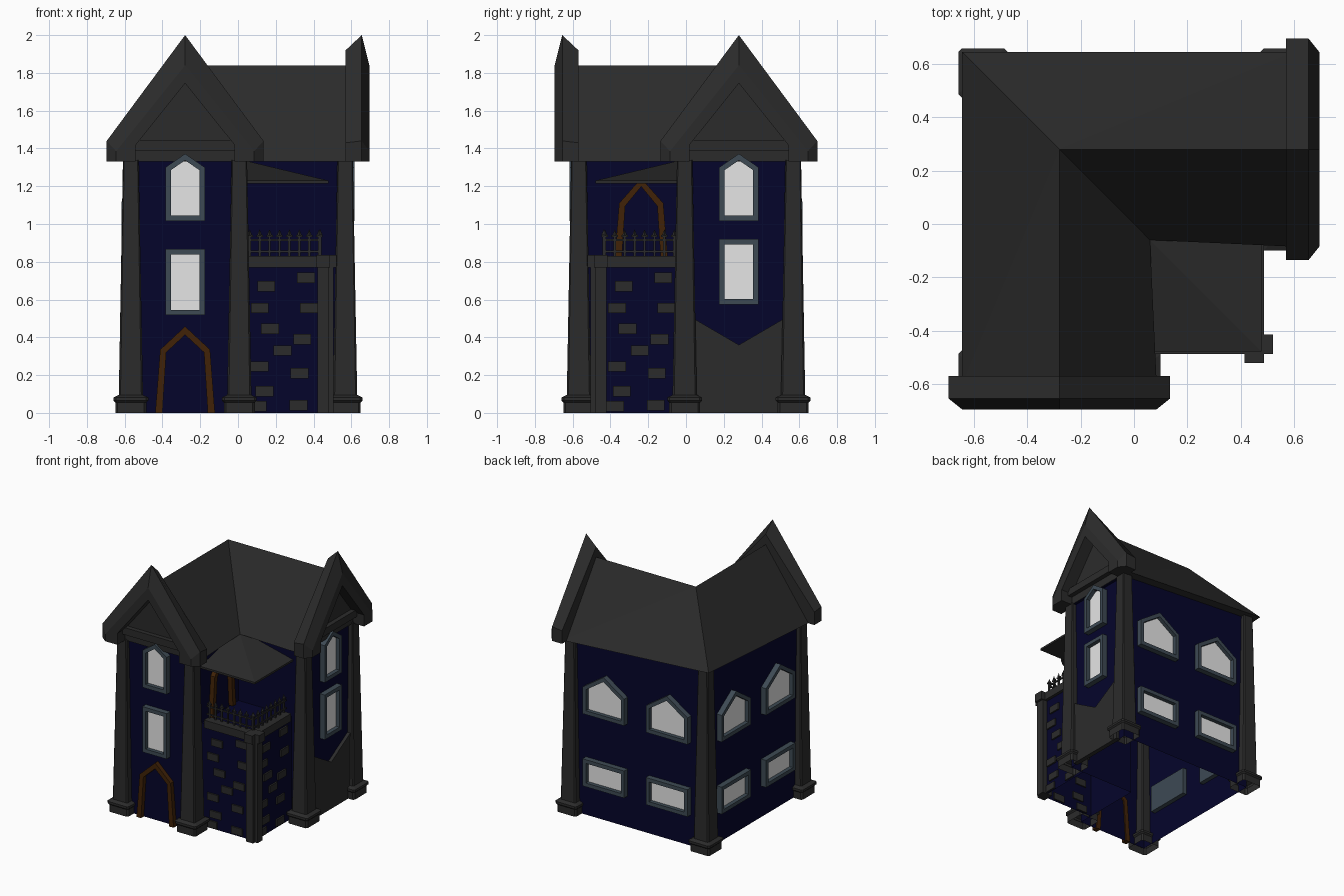
import bpy, bmesh, math
from mathutils import Vector, Matrix

cube = bpy.data.objects.get("Cube")
if cube:
    bpy.data.objects.remove(cube, do_unlink=True)


def material(name, r, g, b):
    m = bpy.data.materials.new(name)
    m.use_nodes = True
    m.diffuse_color = (r, g, b, 1)
    m.node_tree.nodes["Principled BSDF"].inputs["Base Color"].default_value = (r, g, b, 1)
    return m


STONE = material("dark stone", .024, .024, .024)
WALL = material("midnight blue wall", .0015, .0015, .024)
FRAME = material("slate frame", .047, .068, .088)
GLASS = material("pale glass", .79, .79, .79)
WOOD = material("brown wood", .052, .016, .002)

OUT = .575    # outer wall plane
INN = .015    # courtyard wall plane
AXIS = .28    # distance of the gable centre lines from the middle
EAVE = 1.33
CORNER = 1.41  # eave height at the rear hip corner


# Wall frames: u along the wall, d outwards, z up
def front(u, d, z): return Vector((u, -OUT - d, z))
def right_end(u, d, z): return Vector((OUT + d, u, z))
def back(u, d, z): return Vector((u, OUT + d, z))
def left_side(u, d, z): return Vector((-OUT - d, u, z))
def courtyard(u, d, z): return Vector((INN + d, u, z))


def finish(name, bm, mats):
    bmesh.ops.recalc_face_normals(bm, faces=bm.faces[:])
    me = bpy.data.meshes.new(name)
    bm.to_mesh(me)
    bm.free()
    for m in mats:
        me.materials.append(m)
    ob = bpy.data.objects.new(name, me)
    bpy.context.collection.objects.link(ob)
    return ob


def loft(name, loops, mats, ring=False, caps=(0, -1)):
    """Skin loops; ring=True wraps a cross-section around open loops."""
    bm = bmesh.new()
    rows = [[bm.verts.new(p) for p in loop] for loop in loops]
    n = len(rows[0])
    for a, b in zip(rows, rows[1:] + (rows[:1] if ring else [])):
        for i in range(n - 1 if ring else n):
            j = (i + 1) % n
            bm.faces.new((a[i], a[j], b[j], b[i]))
    for c in caps:
        cap = bm.faces.new([r[c] for r in rows] if ring else rows[c])
        cap.material_index = len(mats) - 1 if c else 0
    return finish(name, bm, mats)


def slab(name, wall, outline, d0, d1, mat):
    return loft(name, [[wall(u, d, z) for u, z in outline] for d in (d0, d1)], [mat])


def box(bm, lo, hi):
    lo, hi = Vector(lo), Vector(hi)
    size = Matrix.Diagonal((*(hi - lo), 1))
    bmesh.ops.create_cube(bm, size=1, matrix=Matrix.Translation((lo + hi) / 2) @ size)


def boxes(name, items, mat):
    bm = bmesh.new()
    for lo, hi in items:
        box(bm, lo, hi)
    return finish(name, bm, [mat])


def mirrored(items):
    """Each box plus its reflection across the house diagonal."""
    return items + [((-h[1], -h[0], l[2]), (-l[1], -l[0], h[2])) for l, h in items]


def arch(u, foot, z0, half, shoulder, peak):
    return [(u - foot, z0), (u - half, shoulder), (u, peak), (u + half, shoulder), (u + foot, z0)]


# L-shaped walls, open underneath, rising to the hip corner
plan = [(-OUT, -OUT), (INN, -OUT), (INN, -INN), (OUT, -INN), (OUT, OUT), (-OUT, OUT)]
loft("walls", [[(x, y, 0) for x, y in plan],
               [(x, y, CORNER if y - x > 1 else EAVE) for x, y in plan]], [WALL], caps=())

# Main roof with hip, valley and soffit
bm = bmesh.new()
END, EDGE, VAL, RIDGE = .6, .645, .06, 1.84
spots = {"a": (-EDGE, -END, EAVE), "b": (-EDGE, EDGE, CORNER), "c": (END, EDGE, EAVE),
         "d": (END, -.085, EAVE), "e": (VAL, -VAL, EAVE), "f": (.085, -END, EAVE),
         "r": (-AXIS, -END, RIDGE), "s": (-AXIS, AXIS, RIDGE), "t": (END, AXIS, RIDGE)}
v = {k: bm.verts.new(p) for k, p in spots.items()}
for face in ("abs", "asr", "bcs", "cts", "dest", "efrs", "abef", "bcde", "afr", "cdt"):
    bm.faces.new([v[k] for k in face])
finish("main_roof", bm, [STONE])

# Gable ends: bargeboard, wall triangle and tie beam
for tag, wall, u in (("front", front, -AXIS), ("right", right_end, AXIS)):
    section = [(.08, .415, 1.44, 2.0), (-.005, .415, 1.43, 1.92), (-.005, .262, 1.418, 1.745),
               (.12, .262, 1.418, 1.745), (.12, .365, 1.385, 1.84)]
    loft(tag + "_bargeboard",
         [[wall(a, d, z) for a, z in arch(u, h, EAVE, h, s, p)] for d, h, s, p in section],
         [STONE], ring=True)
    slab(tag + "_gable_wall", wall, arch(u, .275, EAVE, .275, 1.41, 1.76), -.02, .02, WALL)
    slab(tag + "_tie_beam", wall,
         [(u - .265, 1.39), (u + .265, 1.39), (u + .265, 1.445), (u - .265, 1.445)], 0, .06, STONE)

# Corner pillars with flared feet, hollow underneath
P = .567
profile = [(0, .082), (.055, .082), (.065, .092), (.082, .092), (.095, .064), (EAVE + .01, .041)]
corners = [(-P, -P), (.007, -P), (P, -.007), (P, P), (-P, P)]
for i, (cx, cy) in enumerate(corners):
    rings = []
    for z, h in profile:
        k = h * .86
        z = CORNER if z > 1 and cy - cx > 1 else z
        rings.append([(cx + x, cy + y, z) for x, y in
                      ((-k, -h), (k, -h), (h, -k), (h, k), (k, h), (-k, h), (-h, k), (-h, -k))])
    loft(f"corner_pillar_{i + 1}", rings, [STONE], caps=(-1,))


# Windows: deep frame with recessed pane, optional pointed top
def window(name, wall, u, half, z0, z1, peak=None):
    def outline(m):
        pts = [(u - half + m, z0 + m), (u + half - m, z0 + m)]
        if peak:
            return pts + [(u + half - m, z1 - m * .5), (u, peak - m * 1.2), (u - half + m, z1 - m * .5)]
        return pts + [(u + half - m, z1 - m), (u - half + m, z1 - m)]
    steps = [(0, -.035), (0, .042), (.029, .042), (.029, .012)]
    loft(name, [[wall(a, d, z) for a, z in outline(m)] for m, d in steps], [FRAME, GLASS])


for tag, wall, u, z0, z1 in (("front", front, -AXIS, .517, .867), ("right", right_end, AXIS, .575, .92)):
    window(tag + "_lower_window", wall, u, .104, z0, z1)
    window(tag + "_upper_window", wall, u, .104, 1.015, 1.3, 1.372)
for tag, wall, sign in (("back", back, 1), ("left", left_side, -1)):
    for i, u in enumerate((-.267, .273)):
        window(f"{tag}_lower_window_{i + 1}", wall, u * sign, .178, .238, .447)
        window(f"{tag}_upper_window_{i + 1}", wall, u * sign, .178, .795, 1.0, 1.12)


# Pointed door surrounds
def door(name, wall, u, foot, z0, half, shoulder, peak):
    outer = arch(u, foot, z0, half, shoulder, peak)
    inner = arch(u, foot - .038, z0, half - .032, shoulder - .015, peak - .045)
    loft(name, [[wall(a, d, z) for a, z in o]
                for o, d in ((outer, -.01), (outer, .035), (inner, .035), (inner, -.01))],
         [WOOD], ring=True)


door("front_door_surround", front, -AXIS, .158, 0, .132, .335, .458)
door("balcony_door_surround", courtyard, -.237, .142, .8, .117, 1.11, 1.243)

# Notched stone apron on the right gable end
slab("stone_apron", right_end,
     [(AXIS - .24, 0), (AXIS + .24, 0), (AXIS + .24, .5), (AXIS, .36), (AXIS - .24, .5)], -.01, .025, STONE)

# Balcony tower in the courtyard corner, open underneath
T = .465
tower = [(INN, -T), (T, -T), (T, -INN), (INN, -INN)]
loft("tower_walls", [[(x, y, z) for x, y in tower] for z in (0, .79)], [WALL], caps=(-1,))
boxes("tower_corner_post", mirrored([((.42, -.505, 0), (.482, -.42, .78))]), STONE)
boxes("balcony_edge", mirrored([((.05, -.488, .77), (.47, -.42, .83)),
                                ((.415, -.522, .77), (.487, -.42, .835))]), STONE)

# Raised stones on both tower faces, same layout
stones = [(.36, .715), (.15, .67), (.115, .555), (.375, .555), (.17, .445), (.34, .39),
          (.235, .33), (.115, .245), (.325, .21), (.14, .115), (.32, .04), (.105, .035)]
items = []
for x, z in stones:
    y = x - .48
    lo, hi = z - .027, z + .027
    items.append(((x - .047, -T - .012, lo), (x + .047, -T + .01, hi)))
    items.append(((T - .01, y - .047, lo), (T + .012, y + .047, hi)))
boxes("tower_stones", items, STONE)

# Iron railing with spear tips
F = .435
rail = [((.04, -F - .005, z), (F, -F + .005, z + .01)) for z in (.85, .91)]
bars = [.062 + .0525 * i for i in range(8)]
for x in bars:
    rail.append(((x - .006, -F - .006, .82), (x + .006, -F + .006, .945)))
    rail.append(((x - .017, -F - .005, .93), (x + .017, -F + .005, .941)))
bm = bmesh.new()
for lo, hi in mirrored(rail):
    box(bm, lo, hi)
for x in bars:
    for px, py in ((x, -F), (F, -x)):
        bmesh.ops.create_cone(bm, cap_ends=True, segments=4, radius1=.013, radius2=0, depth=.032,
                              matrix=Matrix.Translation((px, py, .956)))
finish("balcony_railing", bm, [STONE])

# Quarter-pyramid canopy over the balcony
C = .478
square = [(0, 0), (C, 0), (C, -C), (0, -C)]
loft("balcony_canopy", [[(x, y, 1.215) for x, y in square], [(x, y, 1.23) for x, y in square],
                        [(x * .04, y * .04, 1.34) for x, y in square]], [STONE])
